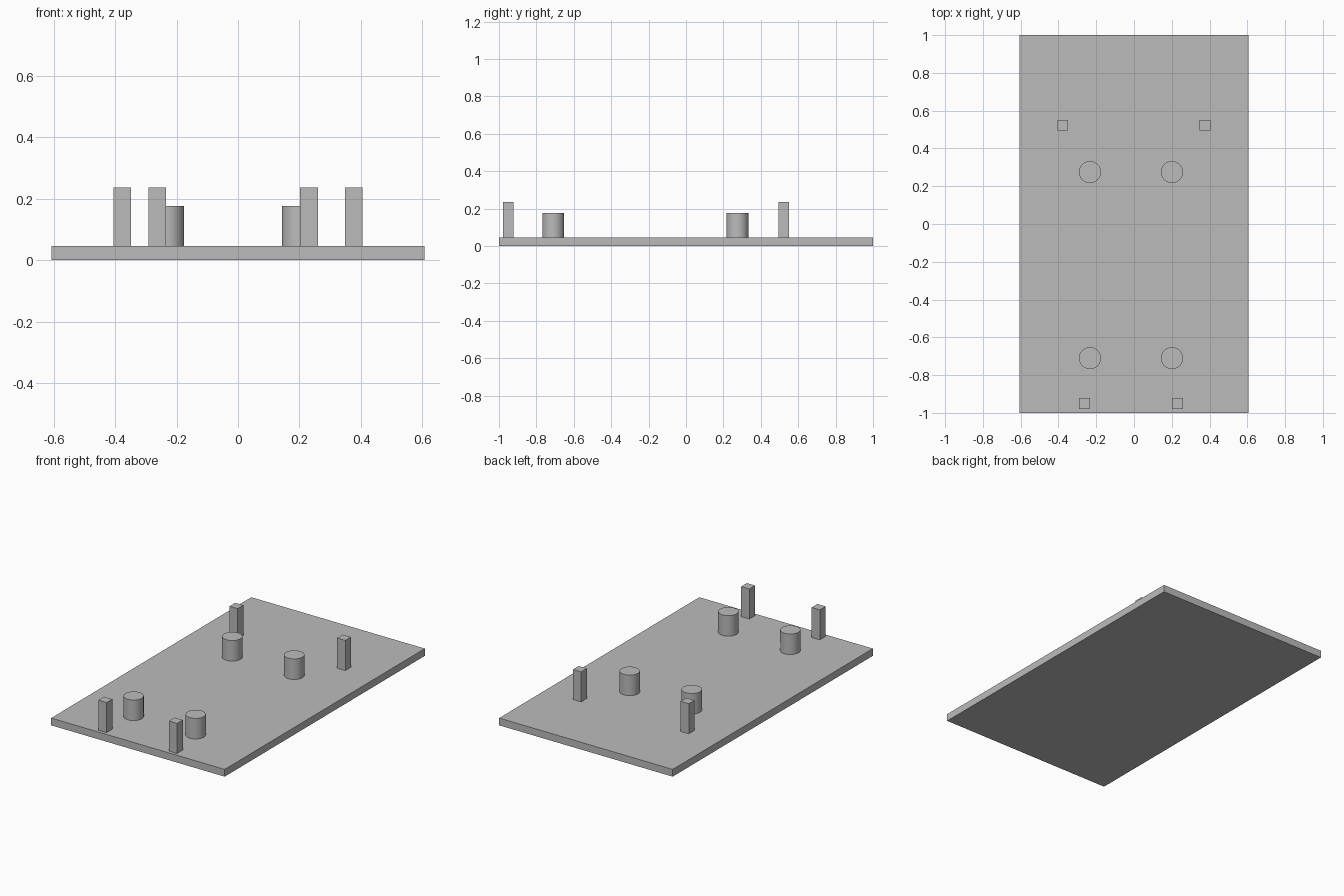
import bpy
import math

default = bpy.data.objects.get("Cube")
if default:
    bpy.data.objects.remove(default, do_unlink=True)

grey = bpy.data.materials.new("plain grey")
grey.use_nodes = True
colour = (0.5, 0.5, 0.5, 1)
grey.diffuse_color = colour
grey.node_tree.nodes["Principled BSDF"].inputs["Base Color"].default_value = colour

PLATE_TOP = 0.046


def finish(name):
    obj = bpy.context.object
    obj.name = name
    obj.data.materials.append(grey)
    return obj


def box(name, centre, size, bottom, top):
    bpy.ops.mesh.primitive_cube_add(size=1, location=(*centre, (bottom + top) / 2))
    bpy.context.object.scale = (*size, top - bottom)
    bpy.ops.object.transform_apply(location=False, rotation=False, scale=True)
    return finish(name)


def peg(name, centre, radius, top):
    bpy.ops.mesh.primitive_cylinder_add(
        vertices=64, radius=radius, depth=top - PLATE_TOP,
        location=(*centre, (PLATE_TOP + top) / 2))
    bpy.ops.object.shade_smooth_by_angle(angle=math.radians(30))
    return finish(name)


# Flat rectangular base
box("base_plate", (0, 0), (1.214, 2), 0, PLATE_TOP)

# Tall square posts, the back pair set wider
for name, x, y in (("front_right", -0.262, -0.951), ("front_left", 0.231, -0.951),
                   ("back_right", -0.377, 0.523), ("back_left", 0.376, 0.523)):
    box(name + "_post", (x, y), (0.057, 0.057), PLATE_TOP, 0.236)

# Short round pegs
for side, x in (("right", -0.233), ("left", 0.201)):
    for end, y in (("front", -0.71), ("back", 0.275)):
        peg(f"{end}_{side}_peg", (x, y), 0.058, 0.176)
